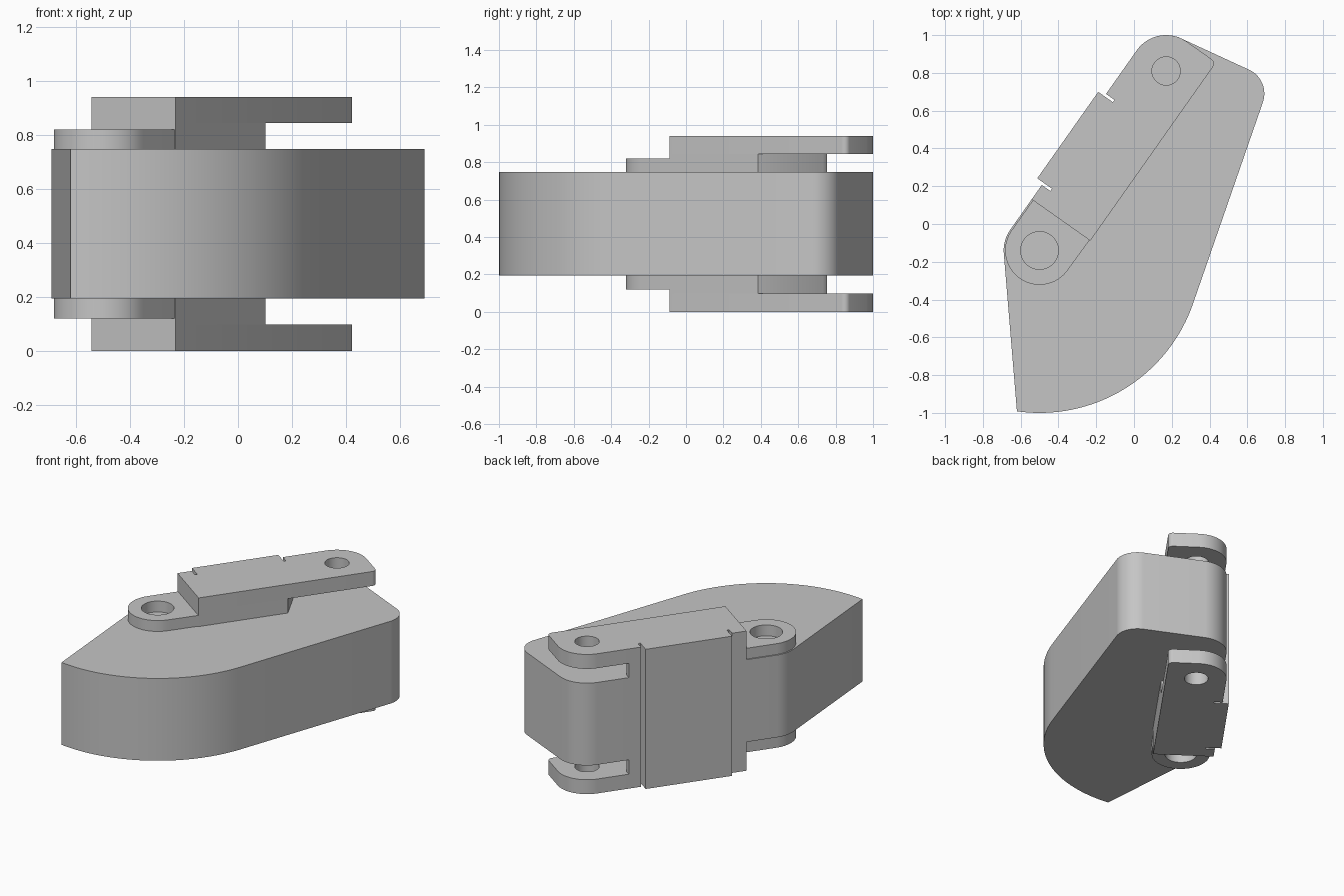
import bpy, bmesh, math
from mathutils import Vector

if "Cube" in bpy.data.objects:
    bpy.data.objects.remove(bpy.data.objects["Cube"])

grey = bpy.data.materials.new("plain_grey")
grey.use_nodes = True
grey.diffuse_color = (0.56, 0.56, 0.56, 1)
grey.node_tree.nodes["Principled BSDF"].inputs["Base Color"].default_value = grey.diffuse_color

# The two pivots set the slanted axis that the link follows
PIVOT_A, PIVOT_B = Vector((-0.5, -0.14)), Vector((0.17, 0.81))
ALONG = (PIVOT_B - PIVOT_A).normalized()
ACROSS = Vector((-ALONG.y, ALONG.x))
TILT = math.degrees(math.atan2(ALONG.y, ALONG.x))
SPAN = (PIVOT_B - PIVOT_A).length
HEIGHT, BODY_TOP, LOBE_TOP, STEP = 0.94, 0.747, 0.82, 0.843
HALF = 0.19


def arc(centre, radius, start, end, count=20):
    angles = [math.radians(start + (end - start) * i / count) for i in range(count + 1)]
    return [Vector(centre) + radius * Vector((math.cos(a), math.sin(a))) for a in angles]


def local(*points):
    """Points given along and across the link axis."""
    return [PIVOT_A + u * ALONG + n * ACROSS for u, n in points]


def prism(name, outline, low, high, holes=()):
    """Extrude an outline, with optional holes, between two heights."""
    bm = bmesh.new()
    edges = []
    for loop in (outline, *holes):
        verts = [bm.verts.new((p.x, p.y, low)) for p in loop]
        edges += [bm.edges.new((v, verts[i - 1])) for i, v in enumerate(verts)]
    bmesh.ops.triangle_fill(bm, edges=edges, use_beauty=True, normal=(0, 0, 1))
    result = bmesh.ops.extrude_face_region(bm, geom=bm.faces[:])
    moved = [g for g in result["geom"] if isinstance(g, bmesh.types.BMVert)]
    bmesh.ops.translate(bm, verts=moved, vec=(0, 0, high - low))
    bmesh.ops.recalc_face_normals(bm, faces=bm.faces[:])
    mesh = bpy.data.meshes.new(name)
    bm.to_mesh(mesh)
    bm.free()
    mesh.materials.append(grey)
    mesh.shade_smooth()
    mesh.set_sharp_from_angle(angle=math.radians(30))
    obj = bpy.data.objects.new(name, mesh)
    bpy.context.collection.objects.link(obj)


# Raised back plate with a thin groove at either end
p0, p1, slit, deep, proud = 0.305, 0.865, 0.015, 0.135, 0.23
back_plate = local((p0 - slit, HALF), (p0 - slit, deep), (p0, deep), (p0, proud),
                   (p1, proud), (p1, deep), (p1 + slit, deep), (p1 + slit, HALF))

# Main body, listed clockwise from the front tip
body = (arc(PIVOT_A, HALF, 185, TILT + 90, 10) + back_plate
        + arc(PIVOT_B, HALF, TILT + 90, 68)
        + arc((0.55, 0.69), 0.14, 68, -20)
        + arc(PIVOT_A, 0.86, -20, -98, 40))
prism("body", body, HEIGHT - BODY_TOP, BODY_TOP)

# Link layers: pivot lobe, block against the body, and overhanging arm
start = 0.197
lobe = (local((start, -0.185), (start, 0.182))
        + arc(PIVOT_A, 0.182, TILT + 90, TILT + 270, 36))
block = (local((start, -HALF), (start, HALF)) + back_plate
         + local((0.96, HALF), (0.96, 0.15), (0.776, -HALF)))
corner = local((SPAN + HALF - 0.03, 0.03 - HALF))[0]
arm = (local((start, -HALF), (start, HALF)) + back_plate
       + arc(PIVOT_B, HALF, TILT + 90, TILT)
       + arc(corner, 0.03, TILT, TILT - 90, 6))
hole_a = arc(PIVOT_A, 0.1, 0, 350, 35)
hole_b = arc(PIVOT_B, 0.075, 0, 350, 35)

for part, outline, low, high, holes in (
        ("pivot_lobe", lobe, BODY_TOP, LOBE_TOP, [hole_a]),
        ("link_block", block, BODY_TOP, STEP, []),
        ("link_arm", arm, STEP, HEIGHT, [hole_b])):
    prism("upper_" + part, outline, low, high, holes)
    prism("lower_" + part, outline, HEIGHT - high, HEIGHT - low, holes)
